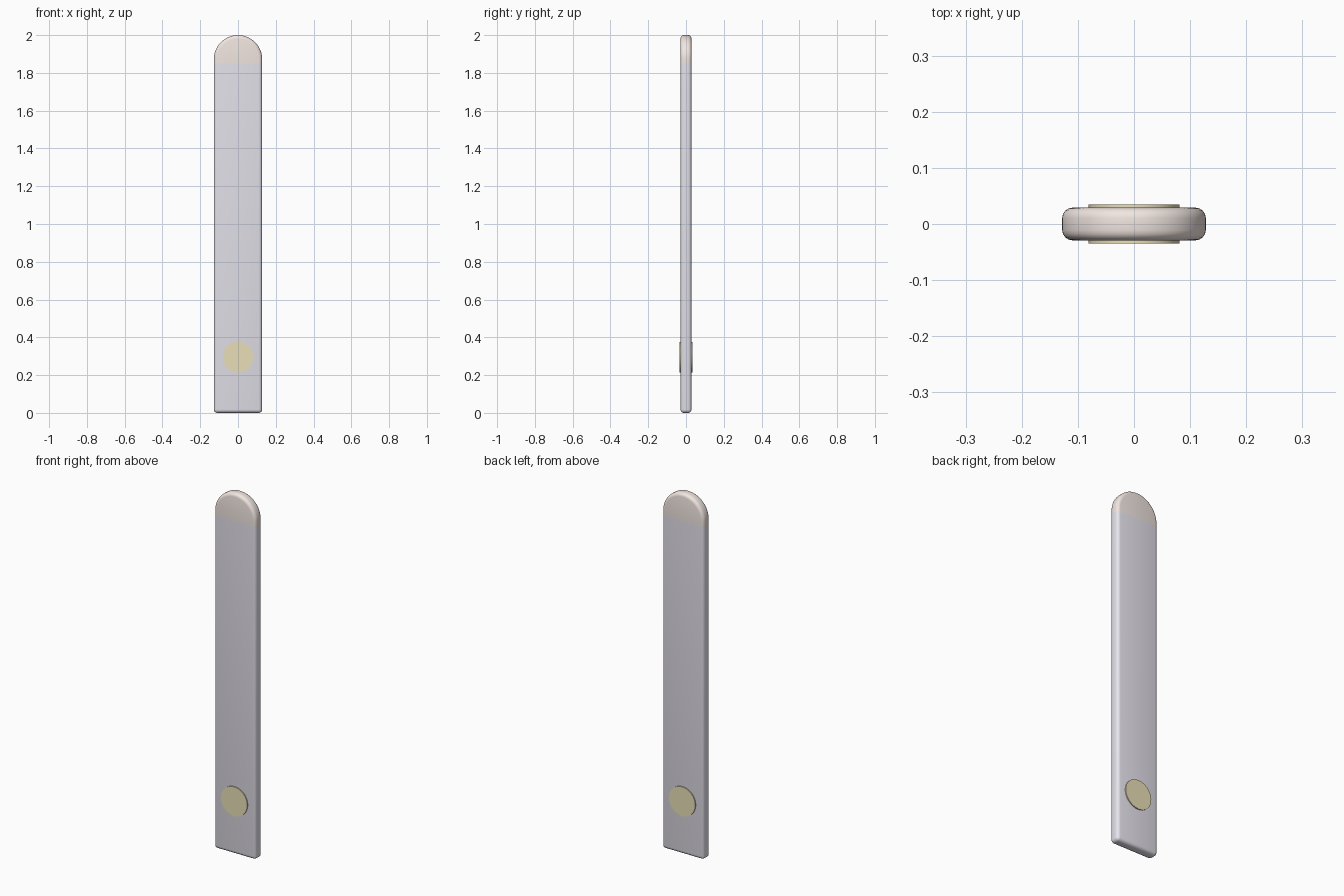
import bpy, bmesh, math
from mathutils import Matrix

if "Cube" in bpy.data.objects:
    bpy.data.objects.remove(bpy.data.objects["Cube"])

W, T, H = 0.128, 0.029, 2.0      # half width, half thickness, height
SPLIT = 1.85                     # where the tinted tip begins
BEVEL = 0.018


def finish(bm, name, color):
    bmesh.ops.recalc_face_normals(bm, faces=bm.faces)
    mesh = bpy.data.meshes.new(name)
    bm.to_mesh(mesh)
    bm.free()
    ob = bpy.data.objects.new(name, mesh)
    bpy.context.collection.objects.link(ob)
    mat = bpy.data.materials.new(name + "_colour")
    mat.diffuse_color = (*color, 1)
    mat.use_nodes = True
    mat.node_tree.nodes["Principled BSDF"].inputs["Base Color"].default_value = mat.diffuse_color
    mesh.materials.append(mat)
    bpy.ops.object.select_all(action='DESELECT')
    ob.select_set(True)
    bpy.context.view_layer.objects.active = ob
    bpy.ops.object.shade_smooth_by_angle(angle=math.radians(35))
    return ob


def slab(name, color, keep_top):
    # Round-ended flat bar, bevelled, cut at the colour boundary
    bm = bmesh.new()
    pts = [(-W, 0), (W, 0)]
    for i in range(33):
        a = math.pi * i / 32
        pts.append((W * math.cos(a), H - W + W * math.sin(a)))
    face = bm.faces.new([bm.verts.new((x, -T, z)) for x, z in pts])
    ext = bmesh.ops.extrude_face_region(bm, geom=[face])
    bmesh.ops.translate(bm, vec=(0, 2 * T, 0),
                        verts=[v for v in ext['geom'] if isinstance(v, bmesh.types.BMVert)])
    bmesh.ops.recalc_face_normals(bm, faces=bm.faces)
    edges = [e for e in bm.edges if e.calc_face_angle(0) > math.radians(30)]
    bmesh.ops.bevel(bm, geom=edges, offset=BEVEL, offset_type='OFFSET',
                    segments=4, profile=0.5, affect='EDGES')
    bmesh.ops.bisect_plane(bm, geom=bm.verts[:] + bm.edges[:] + bm.faces[:],
                           plane_co=(0, 0, SPLIT), plane_no=(0, 0, 1),
                           clear_inner=keep_top, clear_outer=not keep_top)
    return finish(bm, name, color)


# Main bar and rounded tip
slab("stick_body", (0.80, 0.78, 0.85), False)
slab("rounded_tip", (0.88, 0.79, 0.75), True)

# Round stud passing through both faces
bm = bmesh.new()
bmesh.ops.create_cone(bm, cap_ends=True, segments=32, radius1=0.081, radius2=0.081,
                      depth=0.069,
                      matrix=Matrix.Translation((0, 0, 0.295)) @ Matrix.Rotation(math.pi / 2, 4, 'X'))
finish(bm, "round_stud", (0.82, 0.74, 0.48))
